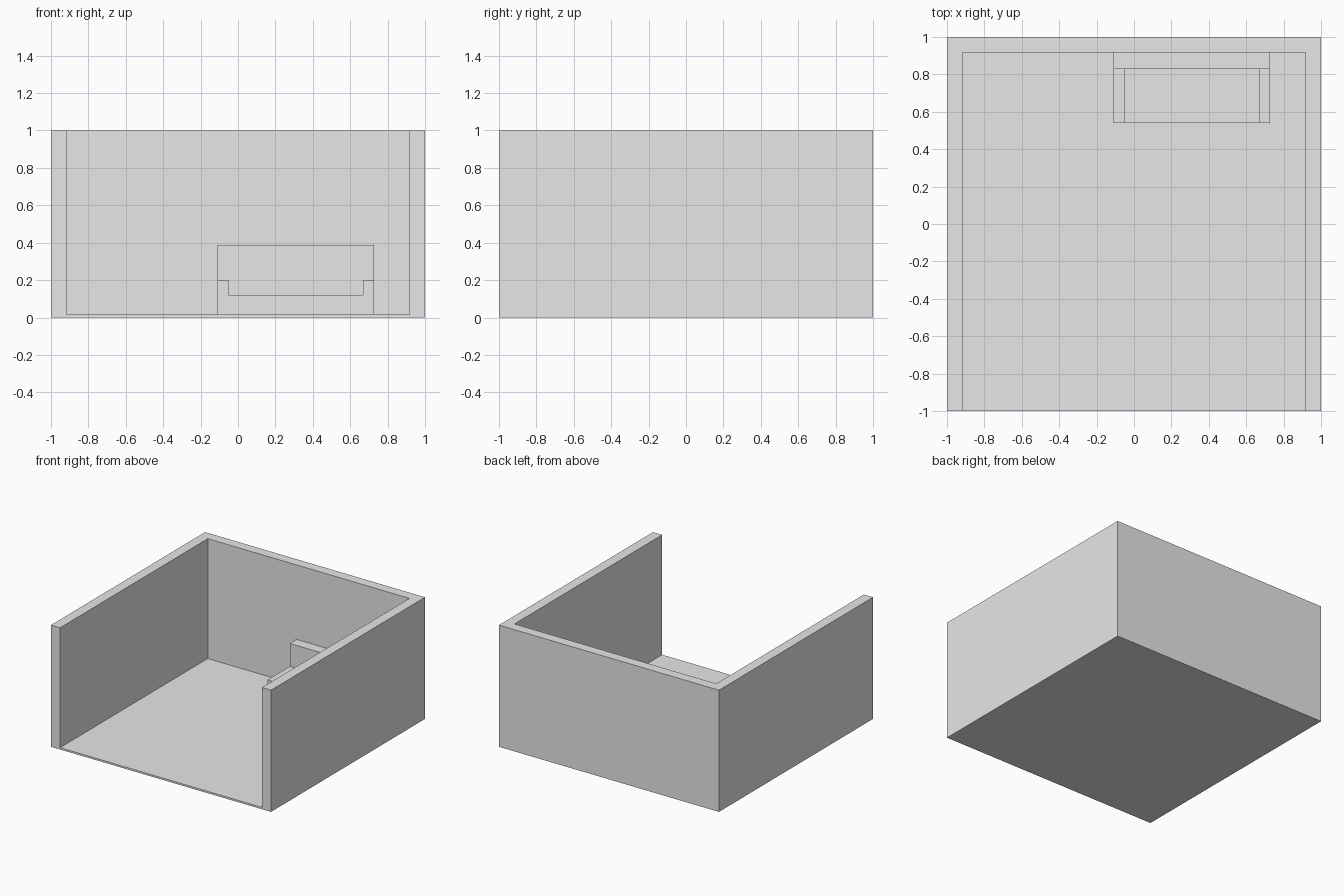
import bpy
import bmesh
from mathutils import Vector

cube = bpy.data.objects.get("Cube")
if cube:
    bpy.data.objects.remove(cube, do_unlink=True)

grey = bpy.data.materials.new("light_grey")
grey.use_nodes = True
grey.diffuse_color = (0.8, 0.8, 0.8, 1)
grey.node_tree.nodes["Principled BSDF"].inputs["Base Color"].default_value = grey.diffuse_color


def prism(name, outline, direction):
    """Extrude a closed planar outline along a direction."""
    bm = bmesh.new()
    face = bm.faces.new([bm.verts.new(p) for p in outline])
    result = bmesh.ops.extrude_face_region(bm, geom=[face], use_keep_orig=True)
    moved = [g for g in result["geom"] if isinstance(g, bmesh.types.BMVert)]
    bmesh.ops.translate(bm, verts=moved, vec=Vector(direction))
    bmesh.ops.recalc_face_normals(bm, faces=bm.faces)
    mesh = bpy.data.meshes.new(name)
    bm.to_mesh(mesh)
    bm.free()
    mesh.materials.append(grey)
    obj = bpy.data.objects.new(name, mesh)
    bpy.context.collection.objects.link(obj)
    return obj


def box(name, x0, x1, y0, y1, z0, z1):
    return prism(name, [(x0, y0, z0), (x1, y0, z0), (x1, y1, z0), (x0, y1, z0)],
                 (0, 0, z1 - z0))


# Room: three walls in a U, open at the front, and a thin floor
INNER, FLOOR = 0.917, 0.015
plan = [(-1, -1), (-INNER, -1), (-INNER, INNER), (INNER, INNER),
        (INNER, -1), (1, -1), (1, 1), (-1, 1)]
prism("walls", [(x, y, 0) for x, y in plan], (0, 0, 1))
box("floor", -INNER, INNER, -1, INNER, 0, FLOOR)

# Sofa: seat and armrests as one profile, with a backrest against the wall
LEFT, RIGHT, ARM = -0.11, 0.727, 0.058
FRONT, BACK = 0.54, 0.83
SEAT_TOP, ARM_TOP, BACK_TOP = 0.12, 0.2, 0.388
profile = [(LEFT, FLOOR), (RIGHT, FLOOR), (RIGHT, ARM_TOP), (RIGHT - ARM, ARM_TOP),
           (RIGHT - ARM, SEAT_TOP), (LEFT + ARM, SEAT_TOP),
           (LEFT + ARM, ARM_TOP), (LEFT, ARM_TOP)]
prism("sofa_seat_and_arms", [(x, FRONT, z) for x, z in profile], (0, BACK - FRONT, 0))
box("sofa_backrest", LEFT, RIGHT, BACK, INNER, FLOOR, BACK_TOP)
